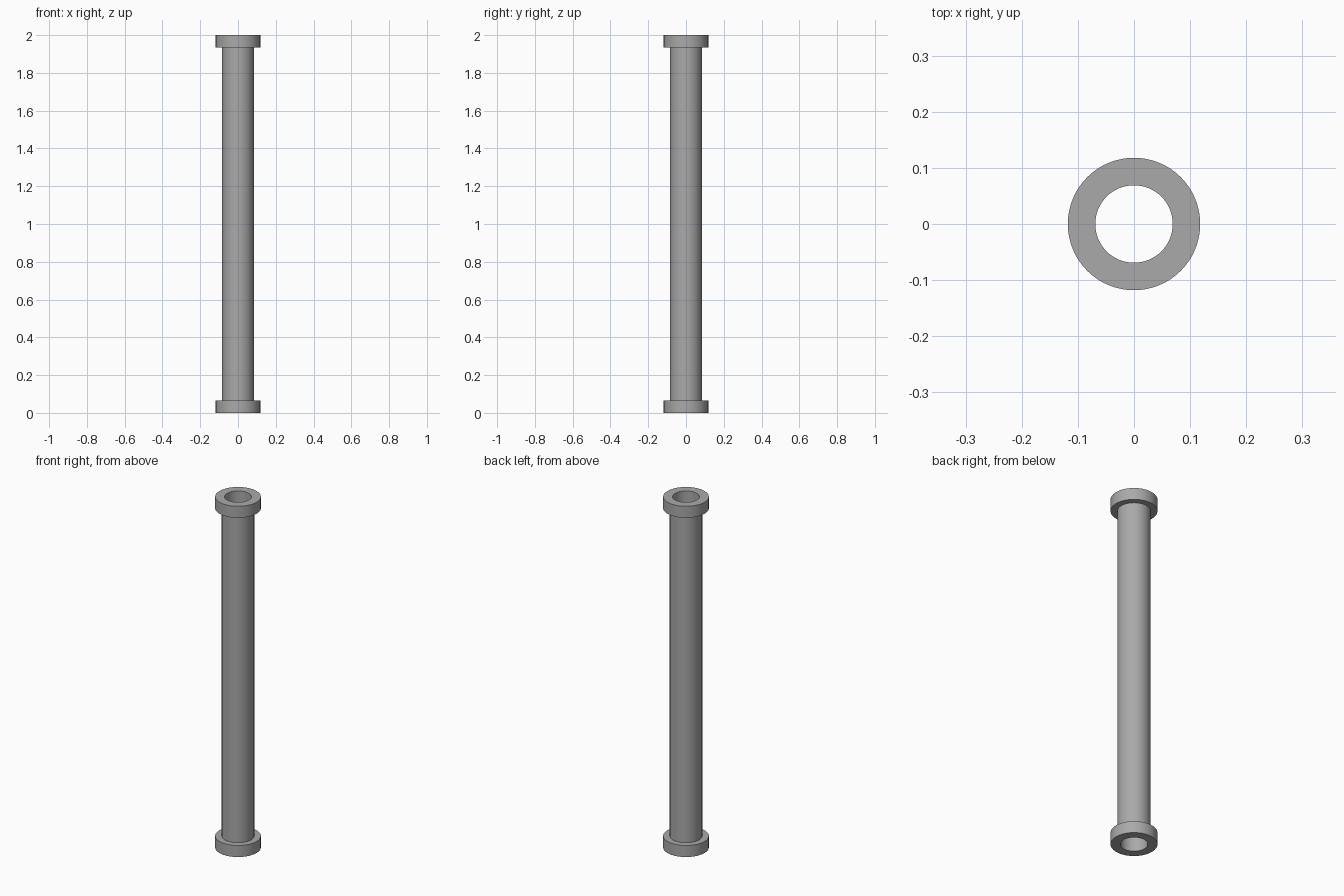
import bpy, bmesh, math

if "Cube" in bpy.data.objects:
    bpy.data.objects.remove(bpy.data.objects["Cube"])

SEG = 64
R_BORE, R_PIPE, R_FLANGE = 0.069, 0.084, 0.118
H_FLANGE, HEIGHT = 0.066, 2.0

steel = bpy.data.materials.new("grey steel")
steel.diffuse_color = (0.4, 0.4, 0.4, 1)
steel.use_nodes = True
steel.node_tree.nodes["Principled BSDF"].inputs["Base Color"].default_value = steel.diffuse_color


def lathe(name, profile):
    """Spin a closed (radius, z) profile around the z axis."""
    bm = bmesh.new()
    rings = []
    for r, z in profile:
        rings.append([bm.verts.new((r * math.cos(2 * math.pi * i / SEG),
                                    r * math.sin(2 * math.pi * i / SEG), z))
                      for i in range(SEG)])
    for k, a in enumerate(rings):
        b = rings[(k + 1) % len(rings)]
        for i in range(SEG):
            j = (i + 1) % SEG
            bm.faces.new((a[i], a[j], b[j], b[i]))
    bmesh.ops.recalc_face_normals(bm, faces=bm.faces)
    mesh = bpy.data.meshes.new(name)
    bm.to_mesh(mesh)
    bm.free()
    mesh.materials.append(steel)
    obj = bpy.data.objects.new(name, mesh)
    bpy.context.collection.objects.link(obj)
    bpy.ops.object.select_all(action='DESELECT')
    obj.select_set(True)
    bpy.context.view_layer.objects.active = obj
    bpy.ops.object.shade_smooth_by_angle(angle=math.radians(30))
    return obj


# hollow pipe with a flange collar at each end, one continuous profile
lathe("flanged_pipe", [
    (R_BORE, 0), (R_FLANGE, 0), (R_FLANGE, H_FLANGE), (R_PIPE, H_FLANGE),
    (R_PIPE, HEIGHT - H_FLANGE), (R_FLANGE, HEIGHT - H_FLANGE),
    (R_FLANGE, HEIGHT), (R_BORE, HEIGHT),
])
